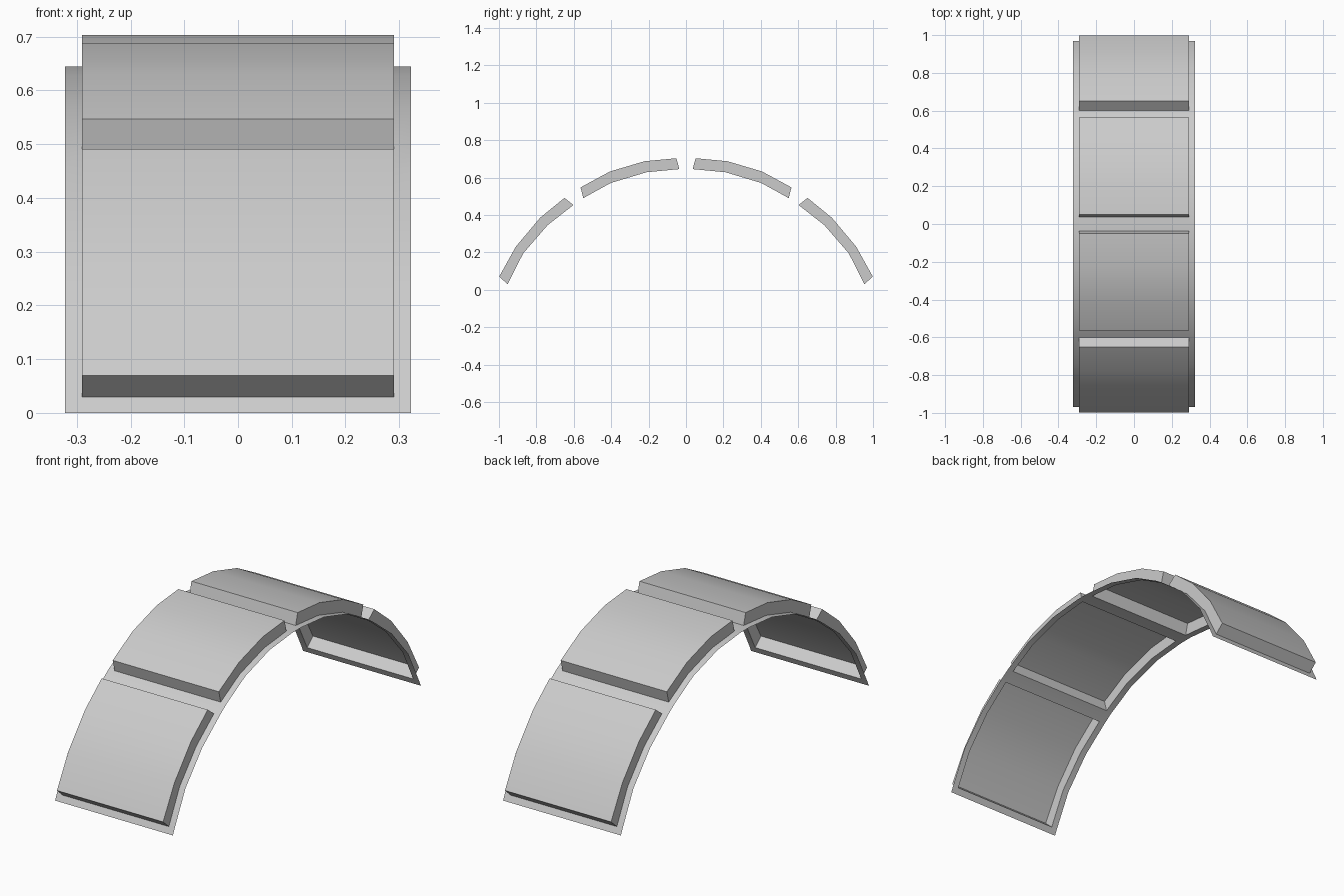
import bpy, math

if "Cube" in bpy.data.objects:
    bpy.data.objects.remove(bpy.data.objects["Cube"])

FRAME_X, PLATE_X = 0.322, 0.29

# Half profile of the thin arch, (y, z), from the foot to the crown
LOWER_IN = [(0.954, 0.030), (0.870, 0.195), (0.740, 0.345), (0.602, 0.453)]
UPPER_IN = [(0.549, 0.490), (0.402, 0.571), (0.212, 0.628), (0.036, 0.645)]
# Raised outer faces of the plates
LOWER_OUT = [(0.999, 0.070), (0.910, 0.230), (0.780, 0.385), (0.650, 0.491)]
UPPER_OUT = [(0.564, 0.547), (0.407, 0.632), (0.222, 0.687), (0.051, 0.703)]
FOOT = [(0.968, 0.0)]


def flip(profile):
    return [(-y, z) for y, z in profile]


def make_object(name, verts, faces):
    mesh = bpy.data.meshes.new(name)
    mesh.from_pydata(verts, [], faces)
    mesh.update()
    obj = bpy.data.objects.new(name, mesh)
    bpy.context.collection.objects.link(obj)
    bpy.context.view_layer.objects.active = obj
    bpy.ops.object.select_all(action='DESELECT')
    obj.select_set(True)
    bpy.ops.object.shade_smooth_by_angle(angle=math.radians(30))
    return obj


# Arch frame: one thin sheet with an opening under each plate
half = FOOT + LOWER_IN + UPPER_IN
arch = flip(half) + half[::-1]
xs = [-FRAME_X, -PLATE_X, PLATE_X, FRAME_X]
verts = [(x, y, z) for y, z in arch for x in xs]
bridges = {0, 4, 8, 12, 16}      # full-width strips between plates
faces = []
for i in range(len(arch) - 1):
    for c in range(3):
        if c != 1 or i in bridges:
            a = i * 4 + c
            faces.append((a, a + 1, a + 5, a + 4))
make_object("arch_frame", verts, faces)


# Raised plate: outer skin and four walls, open underneath
def raised_plate(name, inner, outer):
    n = len(inner)
    verts = []
    for (yi, zi), (yo, zo) in zip(inner, outer):
        verts += [(-PLATE_X, yi, zi), (PLATE_X, yi, zi),
                  (PLATE_X, yo, zo), (-PLATE_X, yo, zo)]
    faces = [(0, 1, 2, 3)]
    for i in range(n - 1):
        a, b = i * 4, i * 4 + 4
        faces.append((a + 3, a + 2, b + 2, b + 3))   # outer skin
        faces.append((a + 1, b + 1, b + 2, a + 2))   # right wall
        faces.append((a + 3, b + 3, b, a))           # left wall
    e = (n - 1) * 4
    faces.append((e + 3, e + 2, e + 1, e))
    make_object(name, verts, faces)


for level, inner, outer in (("lower", LOWER_IN, LOWER_OUT),
                            ("upper", UPPER_IN, UPPER_OUT)):
    raised_plate(f"front_{level}_plate", flip(inner), flip(outer))
    raised_plate(f"back_{level}_plate", inner[::-1], outer[::-1])
